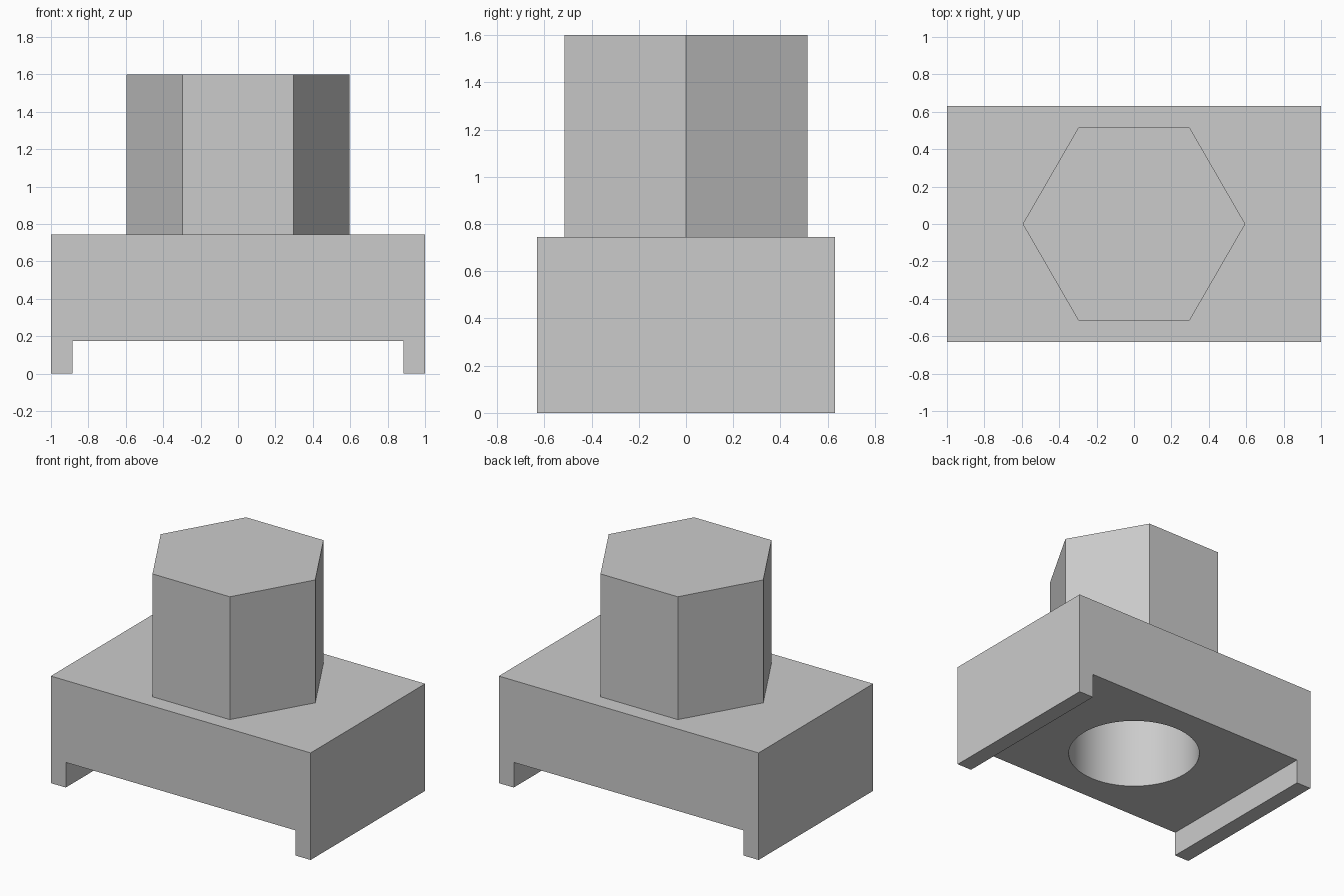
import bpy
import bmesh
from math import cos, sin, tau
from mathutils import Vector

cube = bpy.data.objects.get("Cube")
if cube:
    bpy.data.objects.remove(cube, do_unlink=True)

# Overall sizes
HALF_X, HALF_Y = 1.0, 0.63
BASE_TOP, HEAD_TOP = 0.745, 1.60
LEG_INNER, RECESS = 0.885, 0.175
HEX_R, BORE_R, BORE_TOP = 0.595, 0.434, 1.43

grey = bpy.data.materials.new("plain_grey")
grey.use_nodes = True
grey.diffuse_color = (0.6, 0.6, 0.6, 1)
grey.node_tree.nodes["Principled BSDF"].inputs["Base Color"].default_value = (0.6, 0.6, 0.6, 1)


def extrude_profile(name, points, offset):
    """Solid made by sweeping a closed outline along an offset."""
    bm = bmesh.new()
    face = bm.faces.new([bm.verts.new(p) for p in points])
    swept = bmesh.ops.extrude_face_region(bm, geom=[face])["geom"]
    verts = [v for v in swept if isinstance(v, bmesh.types.BMVert)]
    bmesh.ops.translate(bm, verts=verts, vec=Vector(offset))
    bmesh.ops.recalc_face_normals(bm, faces=bm.faces)
    mesh = bpy.data.meshes.new(name)
    bm.to_mesh(mesh)
    bm.free()
    mesh.materials.append(grey)
    obj = bpy.data.objects.new(name, mesh)
    bpy.context.collection.objects.link(obj)
    return obj


def prism(name, radius, sides, bottom, top):
    ring = [(radius * cos(tau * i / sides), radius * sin(tau * i / sides), bottom)
            for i in range(sides)]
    return extrude_profile(name, ring, (0, 0, top - bottom))


# Base block with a channel underneath, leaving a leg on each side
half = [(LEG_INNER, RECESS), (LEG_INNER, 0), (HALF_X, 0), (HALF_X, BASE_TOP)]
outline = half + [(-x, z) for x, z in reversed(half)]
base = extrude_profile("base_block", [(x, -HALF_Y, z) for x, z in outline],
                       (0, 2 * HALF_Y, 0))

# Hexagonal head
head = prism("hex_head", HEX_R, 6, BASE_TOP, HEAD_TOP)

# Round blind bore from below, through the base and into the head
cutter = prism("bore_cutter", BORE_R, 64, -0.1, BORE_TOP)
cutter.hide_render = True
for part in (base, head):
    cut = part.modifiers.new("bore", "BOOLEAN")
    cut.operation = "DIFFERENCE"
    cut.solver = "EXACT"
    cut.object = cutter
    bpy.ops.object.select_all(action="DESELECT")
    part.select_set(True)
    bpy.context.view_layer.objects.active = part
    bpy.ops.object.modifier_apply(modifier=cut.name)
    bpy.ops.object.shade_smooth_by_angle(angle=0.5)
bpy.data.objects.remove(cutter, do_unlink=True)
